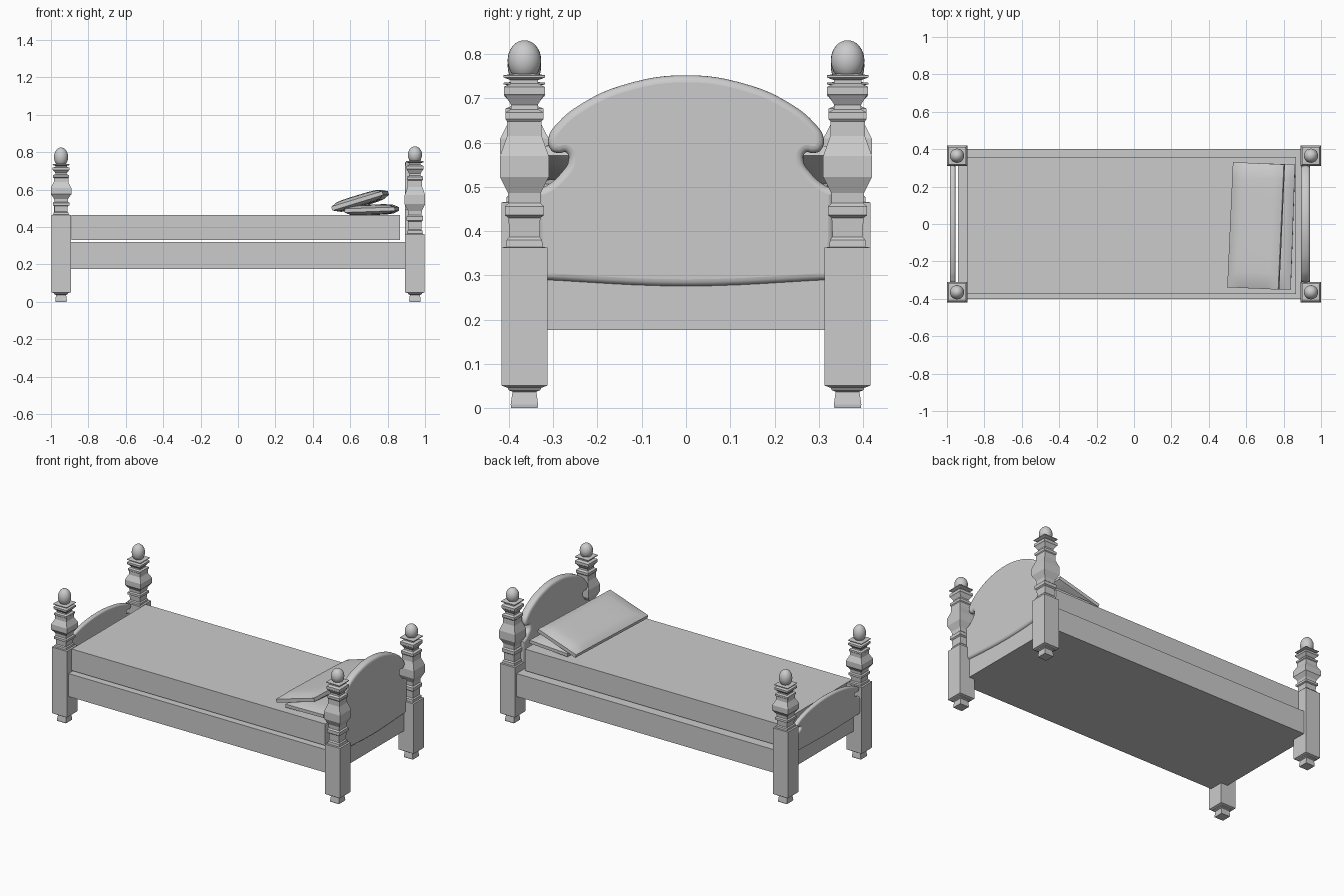
import bpy, bmesh, math
from mathutils import Euler

if "Cube" in bpy.data.objects:
    bpy.data.objects.remove(bpy.data.objects["Cube"])


def add_mesh(name, bm):
    bmesh.ops.recalc_face_normals(bm, faces=bm.faces[:])
    me = bpy.data.meshes.new(name)
    bm.to_mesh(me)
    bm.free()
    ob = bpy.data.objects.new(name, me)
    bpy.context.collection.objects.link(ob)
    return ob


def smooth(ob, angle=35):
    bpy.ops.object.select_all(action='DESELECT')
    ob.select_set(True)
    bpy.context.view_layer.objects.active = ob
    bpy.ops.object.shade_smooth_by_angle(angle=math.radians(angle))


def box(name, x0, x1, y0, y1, z0, z1):
    bm = bmesh.new()
    bmesh.ops.create_cube(bm, size=1)
    for v in bm.verts:
        v.co.x = x1 if v.co.x > 0 else x0
        v.co.y = y1 if v.co.y > 0 else y0
        v.co.z = z1 if v.co.z > 0 else z0
    return add_mesh(name, bm)


# Square post profiles: (half width, height)
LEG = [(.030, 0), (.031, .008), (.027, .037), (.036, .041), (.038, .046), (.052, .051)]
TURNED = [(.052, .363), (.041, .364), (.040, .380), (.034, .387), (.036, .430),
          (.044, .436), (.044, .456), (.036, .463), (.037, .486), (.055, .522),
          (.055, .570), (.039, .615), (.039, .648), (.043, .653), (.043, .668),
          (.031, .675), (.030, .685), (.043, .706), (.046, .709), (.046, .726),
          (.031, .733), (.031, .741), (.047, .747), (.047, .752), (.020, .756)]


def post(name, cx, cy, block_top, neck_top, ball_top):
    k = (neck_top - block_top) / (.752 - .363)
    prof = LEG + [(r, block_top + (z - .363) * k) for r, z in TURNED]
    bm = bmesh.new()
    rings = [[bm.verts.new((cx + sx * r, cy + sy * r, z))
              for sx, sy in ((-1, -1), (1, -1), (1, 1), (-1, 1))] for r, z in prof]
    for a, b in zip(rings, rings[1:]):
        for i in range(4):
            j = (i + 1) % 4
            bm.faces.new((a[i], a[j], b[j], b[i]))
    bm.faces.new(rings[0])
    bm.faces.new(rings[-1])
    add_mesh(name, bm)
    # finial ball on top
    rz = (ball_top - neck_top + .012) / 2
    bm = bmesh.new()
    bmesh.ops.create_uvsphere(bm, u_segments=24, v_segments=16, radius=1)
    for v in bm.verts:
        v.co = (cx + v.co.x * .038, cy + v.co.y * .038, ball_top - rz + v.co.z * rz)
    smooth(add_mesh(name + "_finial", bm), 60)


for side, y in (("front", -.365), ("back", .365)):
    post("head_post_" + side, .946, y, .363, .752, .831)
    post("foot_post_" + side, -.946, y, .465, .735, .825)

# Bed frame and mattress
box("bed_frame", -.94, .93, -.40, .40, .176, .32)
box("mattress", -.89, .865, -.374, .358, .33, .465)

# Scrolled board outline: right half, from top centre to bottom
HALF = [(.142, .730), (.232, .690), (.289, .645), (.311, .610), (.304, .582),
        (.287, .576), (.270, .577), (.266, .557), (.282, .531), (.311, .505),
        (.335, .495), (.335, .290)]


def board(name, x, thick, bevel, z0, zscale):
    pts = [(0, .752)] + HALF + [(0, .275)] + [(-a, b) for a, b in reversed(HALF)]
    cu = bpy.data.curves.new(name, 'CURVE')
    cu.dimensions = '2D'
    cu.fill_mode = 'BOTH'
    cu.resolution_u = 6
    cu.extrude = thick / 2 - bevel
    cu.bevel_depth = bevel
    cu.bevel_resolution = 3
    cu.offset = -bevel
    sp = cu.splines.new('BEZIER')
    sp.bezier_points.add(len(pts) - 1)
    sp.use_cyclic_u = True
    for p, (a, b) in zip(sp.bezier_points, pts):
        p.co = (a, z0 + (b - .275) * zscale, 0)
        kind = 'VECTOR' if abs(a) > .33 else 'AUTO'
        p.handle_left_type = p.handle_right_type = kind
    ob = bpy.data.objects.new(name, cu)
    bpy.context.collection.objects.link(ob)
    ob.rotation_euler = (math.pi / 2, 0, math.pi / 2)
    ob.location.x = x
    bpy.ops.object.select_all(action='DESELECT')
    ob.select_set(True)
    bpy.context.view_layer.objects.active = ob
    bpy.ops.object.convert(target='MESH')
    smooth(bpy.context.view_layer.objects.active)


board("headboard", .917, .050, .016, .275, 1)
board("footboard", -.970, .030, .010, .29, .5)


# Soft pillows: thin slabs that swell towards the middle
def pillow(name, loc, size, rot):
    nx, ny = 10, 16
    bm = bmesh.new()
    sheets = []
    for s in (-1, 1):
        g = []
        for i in range(nx + 1):
            for j in range(ny + 1):
                u, v = 2 * i / nx - 1, 2 * j / ny - 1
                h = .35 + .65 * math.sqrt((1 - u ** 4) * (1 - v ** 6))
                g.append(bm.verts.new((u * size[0] / 2, v * size[1] / 2, s * h * size[2] / 2)))
        sheets.append(g)
        for i in range(nx):
            for j in range(ny):
                a = i * (ny + 1) + j
                bm.faces.new((g[a], g[a + 1], g[a + ny + 2], g[a + ny + 1]))
    lo, up = sheets
    rim = ([i * (ny + 1) for i in range(nx)] + [nx * (ny + 1) + j for j in range(ny)]
           + [i * (ny + 1) + ny for i in range(nx, 0, -1)] + list(range(ny, 0, -1)))
    for a, b in zip(rim, rim[1:] + rim[:1]):
        bm.faces.new((lo[a], lo[b], up[b], up[a]))
    ob = add_mesh(name, bm)
    ob.location = loc
    ob.rotation_euler = Euler([math.radians(r) for r in rot])
    smooth(ob, 40)


pillow("lower_pillow", (.715, -.012, .492), (.27, .67, .056), (0, -2, -2))
pillow("upper_pillow", (.653, -.010, .540), (.285, .67, .062), (0, -17, -2.6))
